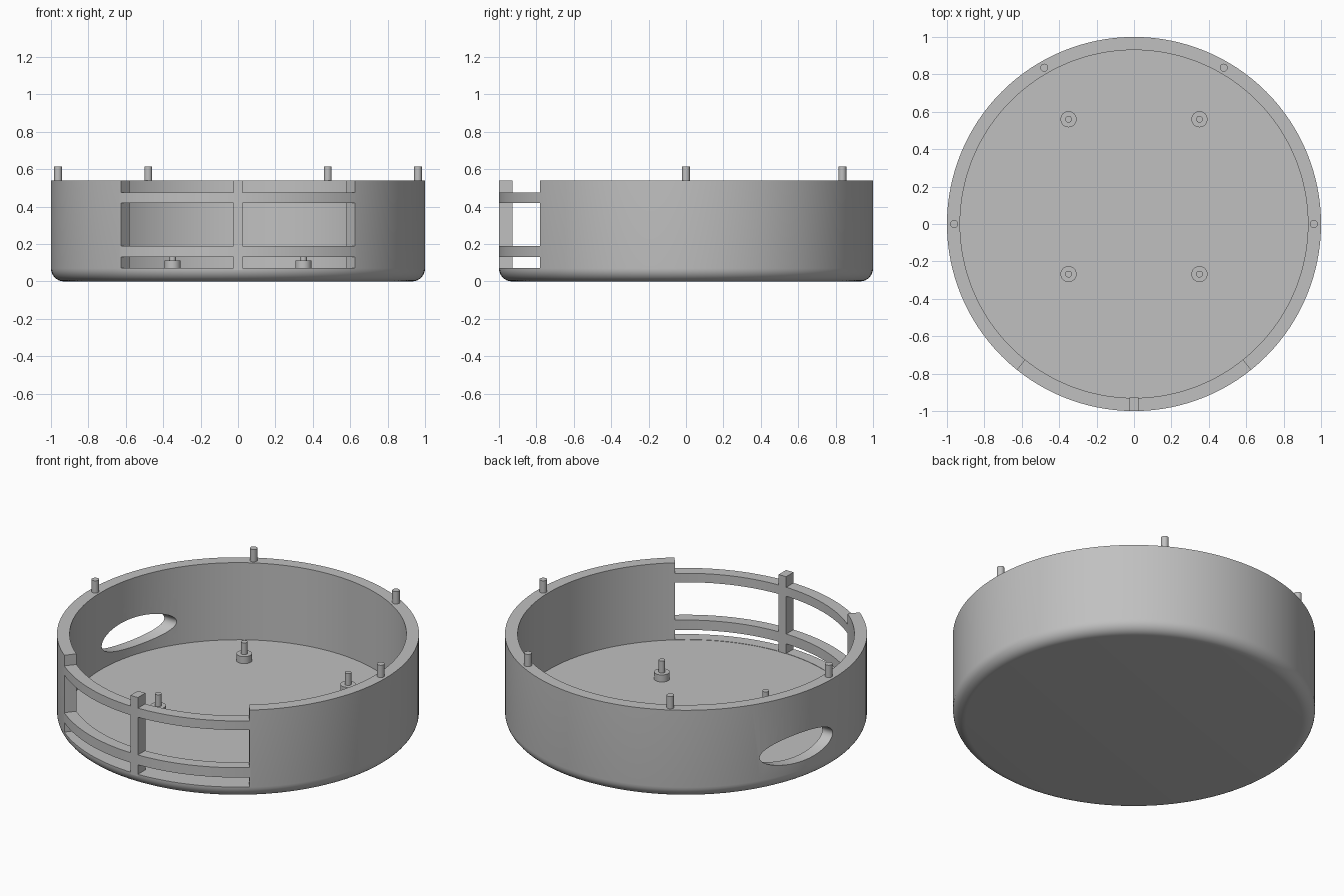
import bpy
import bmesh
import math
from mathutils import Matrix

FLOOR, RIM, INNER = 0.07, 0.54, 0.93
OPENING = math.asin(0.625)  # half angle of the front opening

if "Cube" in bpy.data.objects:
    bpy.data.objects.remove(bpy.data.objects["Cube"])

grey = bpy.data.materials.new("plain_grey")
grey.use_nodes = True
grey.diffuse_color = (0.53, 0.53, 0.53, 1)
grey.node_tree.nodes["Principled BSDF"].inputs["Base Color"].default_value = grey.diffuse_color


def finish(name, bm):
    bmesh.ops.recalc_face_normals(bm, faces=bm.faces)
    mesh = bpy.data.meshes.new(name)
    bm.to_mesh(mesh)
    bm.free()
    mesh.materials.append(grey)
    obj = bpy.data.objects.new(name, mesh)
    bpy.context.collection.objects.link(obj)
    return obj


def activate(obj):
    bpy.ops.object.select_all(action='DESELECT')
    obj.select_set(True)
    bpy.context.view_layer.objects.active = obj


def smooth(obj):
    activate(obj)
    bpy.ops.object.shade_smooth_by_angle(angle=math.radians(30))


def lathe(name, profile, steps=128):
    """Revolve an (r, z) profile that starts and ends on the axis."""
    bm = bmesh.new()
    verts = [bm.verts.new((r, 0, z)) for r, z in profile]
    edges = [bm.edges.new(pair) for pair in zip(verts, verts[1:])]
    bmesh.ops.spin(bm, geom=verts + edges, cent=(0, 0, 0), axis=(0, 0, 1),
                   angle=math.tau, steps=steps, use_merge=True)
    bmesh.ops.remove_doubles(bm, verts=bm.verts, dist=1e-5)
    return finish(name, bm)


def sector(name, r0, r1, z0, z1, steps=32):
    """Arc-shaped block centred on the front."""
    bm = bmesh.new()
    angles = [-OPENING + 2 * OPENING * i / steps for i in range(steps + 1)]
    outline = [(r1, a) for a in angles] + [(r0, a) for a in reversed(angles)]
    face = bm.faces.new([bm.verts.new((r * math.sin(a), -r * math.cos(a), z0))
                         for r, a in outline])
    top = bmesh.ops.extrude_face_region(bm, geom=[face])["geom"]
    bmesh.ops.translate(bm, vec=(0, 0, z1 - z0),
                        verts=[v for v in top if isinstance(v, bmesh.types.BMVert)])
    return finish(name, bm)


def cut(target, cutter):
    cutter.hide_render = True
    mod = target.modifiers.new("cut", 'BOOLEAN')
    mod.operation, mod.solver, mod.object = 'DIFFERENCE', 'EXACT', cutter
    activate(target)
    bpy.ops.object.modifier_apply(modifier=mod.name)
    bpy.data.objects.remove(cutter)


def peg(name, x, y, z0, z1, radius):
    bm = bmesh.new()
    bmesh.ops.create_cone(bm, cap_ends=True, segments=32, radius1=radius, radius2=radius,
                          depth=z1 - z0, matrix=Matrix.Translation((x, y, (z0 + z1) / 2)))
    smooth(finish(name, bm))


# Round tray with a rounded lower edge
fillet = 0.07
profile = [(0, 0)]
for i in range(9):
    a = math.pi / 2 * i / 8
    profile.append((1 - fillet + fillet * math.sin(a), fillet - fillet * math.cos(a)))
profile += [(1, RIM), (INNER, RIM), (INNER, FLOOR), (0, FLOOR)]
tray = lathe("tray", profile)

# Front slots, leaving two curved rails
for z0, z1 in ((FLOOR + 0.002, 0.13), (0.19, 0.42), (0.475, 0.6)):
    cut(tray, sector("slot_cutter", 0.85, 1.1, z0, z1))

# Oval cable hole through the right wall
bm = bmesh.new()
bmesh.ops.create_cone(bm, cap_ends=True, segments=64, radius1=1, radius2=1, depth=1,
                      matrix=Matrix.Translation((-0.95, 0.265, 0.21))
                      @ Matrix.Diagonal((0.6, 0.25, 0.088, 1))
                      @ Matrix.Rotation(math.pi / 2, 4, 'Y'))
cut(tray, finish("hole_cutter", bm))
smooth(tray)

# Upright post in the middle of the front opening
bm = bmesh.new()
bmesh.ops.create_cube(bm, size=1, matrix=Matrix.Translation((0, -0.964, (RIM + 0.06) / 2))
                      @ Matrix.Diagonal((0.05, 0.072, RIM - 0.06, 1)))
finish("front_post", bm)

# Mirrored rim pegs and floor standoffs
for side, sx in (("left", 1), ("right", -1)):
    peg(f"{side}_middle_rim_peg", sx * 0.962, 0, RIM - 0.01, 0.615, 0.021)
    peg(f"{side}_back_rim_peg", sx * 0.48, 0.836, RIM - 0.01, 0.615, 0.021)
    for end, y in (("front", -0.268), ("back", 0.56)):
        peg(f"{side}_{end}_standoff", sx * 0.35, y, FLOOR - 0.01, 0.113, 0.043)
        peg(f"{side}_{end}_standoff_pin", sx * 0.35, y, 0.1, 0.185, 0.018)
